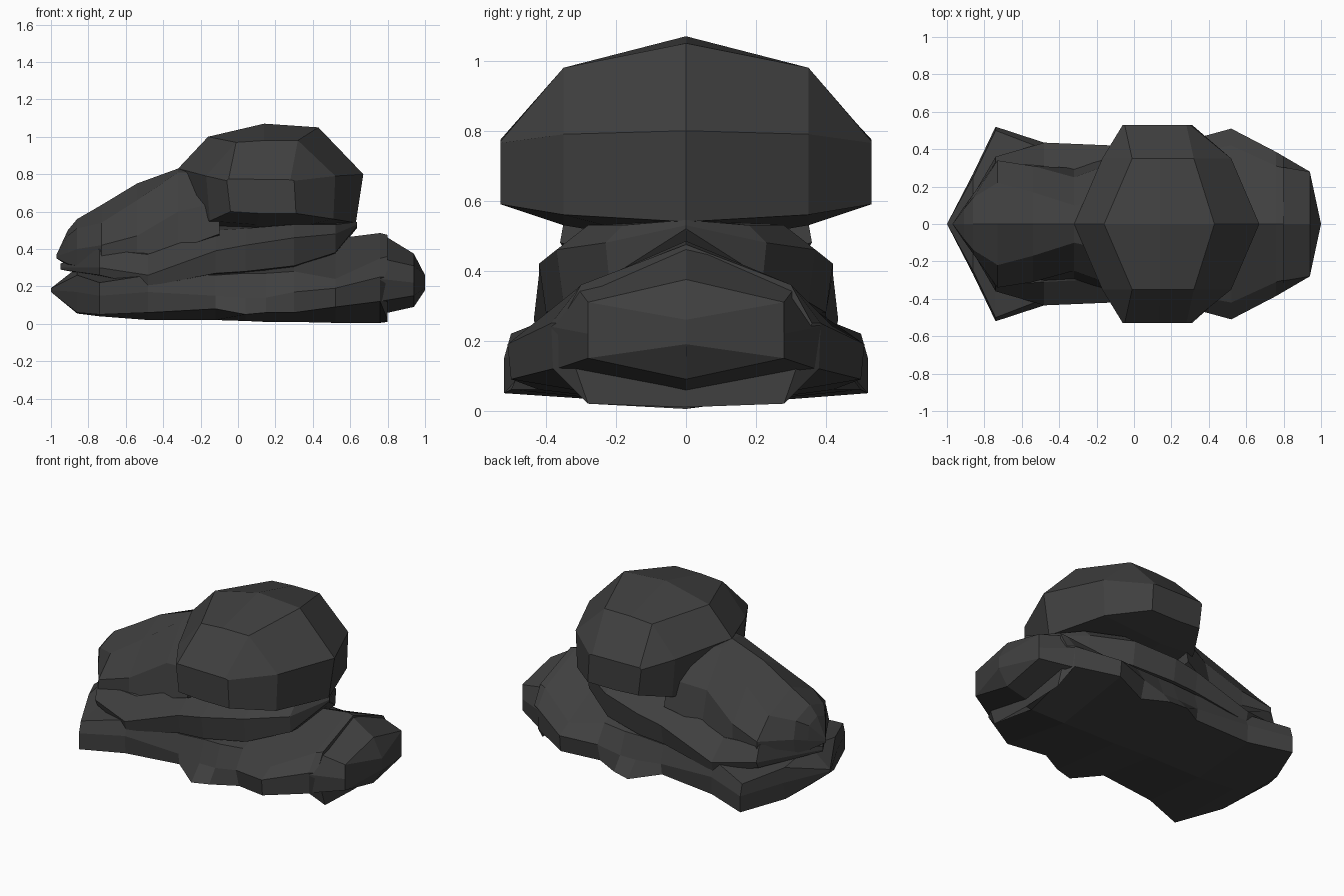
import bpy, bmesh

mat = bpy.data.materials.new("charcoal")
mat.diffuse_color = (0.05, 0.05, 0.05, 1)


def skin(name, rings):
    """Join closed rings of equal point count into a flat-faced solid."""
    bm = bmesh.new()
    loops = [[bm.verts.new(p) for p in r] for r in rings]
    n = len(loops[0])
    for a, b in zip(loops, loops[1:]):
        for i in range(n):
            j = (i + 1) % n
            bm.faces.new((a[i], a[j], b[j], b[i]))
    bm.faces.new(loops[0])
    bm.faces.new(list(reversed(loops[-1])))
    bmesh.ops.remove_doubles(bm, verts=bm.verts, dist=0.002)
    bmesh.ops.recalc_face_normals(bm, faces=bm.faces)
    me = bpy.data.meshes.new(name)
    bm.to_mesh(me)
    bm.free()
    me.materials.append(mat)
    ob = bpy.data.objects.new(name, me)
    bpy.context.collection.objects.link(ob)
    return ob


def skin_x(name, stations):
    """Station: x, top z, three (half width, z) side points, bottom z."""
    rings = []
    for x, zt, *mid, zb in stations:
        side = list(zip(mid[0::2], mid[1::2]))
        rings.append([(x, 0, zt)] + [(x, w, z) for w, z in side] + [(x, 0, zb)]
                     + [(x, -w, z) for w, z in reversed(side)])
    return skin(name, rings)


def skin_y(name, slices):
    """Slice: y and its (x, z) outline, mirrored to the other side."""
    full = [(-y, p) for y, p in reversed(slices) if y > 0] + slices
    return skin(name, [[(x, y, z) for x, z in p] for y, p in full])


# Ground slab with broad ends and a rising mound at the right
skin_x("base_slab", [
    (-1.00, .19, 0, .19, 0, .18, 0, .17, .17),
    (-.86, .30, .25, .26, .27, .17, .24, .06, .055),
    (-.74, .30, .50, .22, .52, .15, .52, .05, .04),
    (-.48, .30, .40, .26, .435, .17, .43, .06, .02),
    (-.12, .32, .39, .26, .42, .15, .41, .08, .02),
    (.04, .34, .39, .27, .44, .14, .52, .05, .015),
    (.15, .36, .39, .27, .44, .14, .50, .06, .01),
    (.30, .39, .38, .28, .45, .17, .42, .06, .01),
    (.52, .455, .42, .24, .51, .19, .50, .09, .005),
    (.76, .485, .31, .35, .385, .25, .38, .12, .005),
    (.80, .475, .30, .36, .36, .25, .28, .02, .01)])

# Blunt end of the mound, overhanging the ground
skin_x("mound_end", [
    (.76, .485, .31, .35, .385, .24, .37, .12, .05),
    (.94, .375, .28, .31, .28, .22, .28, .15, .09),
    (1.00, .26, 0, .26, 0, .22, 0, .19, .18)])

# Tilted middle layer
skin_x("middle_layer", [
    (-.95, .32, 0, .32, 0, .30, 0, .29, .29),
    (-.74, .42, .33, .40, .36, .30, .34, .26, .25),
    (-.48, .50, .31, .37, .435, .26, .42, .20, .18),
    (-.12, .55, .29, .50, .42, .39, .40, .27, .22),
    (.04, .55, .29, .51, .42, .42, .40, .28, .24),
    (.30, .55, .28, .53, .37, .46, .35, .31, .28),
    (.52, .55, .18, .53, .23, .48, .22, .38, .37),
    (.635, .545, 0, .545, 0, .53, 0, .52, .51)])

# Sloping wedge at the left
skin_x("sloping_wedge", [
    (-.97, .37, 0, .37, 0, .36, 0, .35, .35),
    (-.91, .50, .08, .47, .09, .38, .08, .32, .31),
    (-.86, .56, .14, .51, .16, .40, .15, .31, .30),
    (-.73, .635, .22, .54, .34, .42, .34, .31, .30),
    (-.54, .75, .17, .66, .31, .47, .31, .33, .30),
    (-.32, .83, .10, .81, .25, .60, .30, .40, .35),
    (-.10, .85, .15, .80, .33, .65, .36, .48, .40)])

# Large faceted dome
skin_y("dome", [
    (0, [(-.32, .83), (-.16, 1.0), (.14, 1.07), (.43, 1.05),
         (.67, .80), (.63, .54), (.10, .47), (-.25, .52)]),
    (.35, [(-.17, .79), (-.01, .97), (.14, .98), (.32, .98),
           (.52, .79), (.51, .56), (.10, .53), (-.15, .55)]),
    (.53, [(-.06, .765), (-.05, .775), (.13, .772), (.28, .77),
           (.30, .765), (.31, .59), (.12, .59), (-.04, .60)])])
